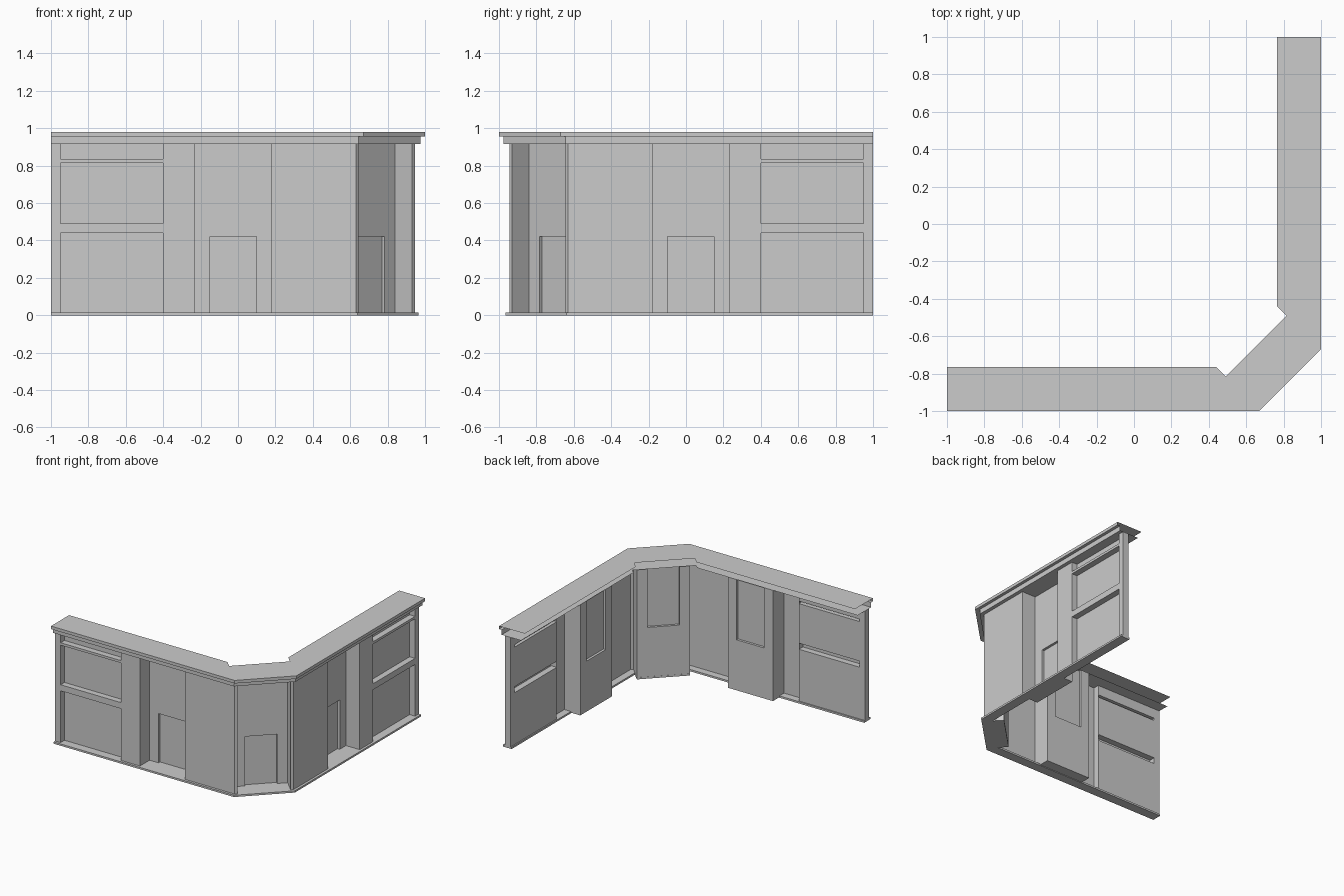
import bpy, bmesh
from mathutils import Vector

if "Cube" in bpy.data.objects:
    bpy.data.objects.remove(bpy.data.objects["Cube"], do_unlink=True)

# One flat grey for everything
grey = bpy.data.materials.new("plain_grey")
grey.use_nodes = True
GREY = (0.6, 0.6, 0.6, 1)
grey.diffuse_color = GREY
grey.node_tree.nodes["Principled BSDF"].inputs["Base Color"].default_value = GREY

FRONT, PANEL, BACK, ALCOVE = -0.945, -0.895, -0.80, -0.82
FLOOR, TOP, DOOR = 0.015, 0.915, 0.42


def flip(p):
    """Reflect across the diagonal of the corner."""
    return (-p[1], -p[0]) + tuple(p[2:])


def full(half):
    """Complete a plan line with its reflection."""
    return half + [flip(p) for p in reversed(half)]


def strip(plan, z0, z1):
    return [[(*a, z0), (*b, z0), (*b, z1), (*a, z1)] for a, b in zip(plan, plan[1:])]


def flat(plan, z):
    return [[(*p, z) for p in plan]]


def prism(plan, z0, z1):
    return strip(plan + plan[:1], z0, z1) + flat(plan, z1) + flat(plan[::-1], z0)


def rect(x0, x1, y0, y1):
    return [(x0, y0), (x1, y0), (x1, y1), (x0, y1)]


def make(name, polys):
    bm = bmesh.new()
    for poly in polys:
        bm.faces.new([bm.verts.new(p) for p in poly])
    bmesh.ops.remove_doubles(bm, verts=bm.verts, dist=0.0005)
    mesh = bpy.data.meshes.new(name)
    bm.to_mesh(mesh)
    bm.free()
    mesh.materials.append(grey)
    bpy.context.collection.objects.link(bpy.data.objects.new(name, mesh))


def make_pair(name, polys):
    make("front_" + name, polys)
    make("side_" + name, [[flip(p) for p in reversed(poly)] for poly in polys])


def alcove_wall(a, b, margin=0.08, depth=0.02):
    """Back wall with a shallow door recess below a lintel."""
    a, b = Vector(a), Vector(b)
    along = (b - a).normalized()
    inward = Vector((-along.y, along.x))
    length = (b - a).length

    def at(s, d):
        return tuple(a + along * s + inward * d)

    def block(s0, s1):
        return [at(s0, 0), at(s1, 0), at(s1, depth), at(s0, depth)]

    end = length - margin
    return (prism(block(0, margin), FLOOR, TOP) + prism(block(end, length), FLOOR, TOP)
            + strip([at(margin, 0), at(end, 0)], DOOR, TOP)
            + strip([at(margin, depth), at(end, depth)], FLOOR, DOOR)
            + flat(block(margin, end)[::-1], DOOR))


# Wall piers and end posts
make_pair("end_post", prism(rect(-1, -0.95, FRONT, PANEL), FLOOR, TOP))
make_pair("pier", strip([(-0.4, PANEL), (-0.4, FRONT), (-0.23, FRONT), (-0.23, BACK)], FLOOR, TOP))
make_pair("corner_pier", strip([(0.18, BACK), (0.18, FRONT), (0.63, FRONT),
                                (0.645, -0.93), (0.54, -0.825)], FLOOR, TOP))

# Window bay: three recessed panels and two flush rails
bay = rect(-0.95, -0.4, FRONT, PANEL)
for name, z0, z1 in (("lower_panel", FLOOR, 0.44), ("window_panel", 0.49, 0.815),
                     ("top_panel", 0.835, TOP)):
    recess = [bay[0], bay[3], bay[2], bay[1]]
    make_pair(name, strip(recess, z0, z1) + flat(bay, z0) + flat(bay[::-1], z1))
for name, z0, z1 in (("window_rail", 0.44, 0.49), ("top_rail", 0.815, 0.835)):
    make_pair(name, strip(bay[:2], z0, z1))

# Door alcoves
make_pair("alcove_wall", alcove_wall((-0.23, ALCOVE), (0.18, ALCOVE)))
make_pair("alcove_floor", prism(rect(-0.23, 0.18, -0.885, BACK), 0.005, FLOOR))
corner = (0.555, -0.84)
make("corner_alcove_wall", alcove_wall(corner, flip(corner)))

# Base slab, deeper under the corner alcove
slab_outer = full([(-1, -0.965), (0.64, -0.965)])
slab_inner = full([(-1, -0.885), (0.60, -0.885), (0.54, -0.825)])
make("base_slab", prism(slab_outer + slab_inner[::-1], 0, FLOOR))

# Stepped cornice, open at the back
cornice_low = full([(-1, -0.975), (0.645, -0.975)])
cornice_high = full([(-1, -1), (0.67, -1)])
roof_back = full([(-1, -0.765), (0.44, -0.765), (0.49, -0.815)])
soffit_back = full([(-1, -0.80), (0.46, -0.80), (0.49, -0.83)])
make("cornice_soffit", flat((cornice_low + soffit_back[::-1])[::-1], TOP))
make("lower_cornice", strip(cornice_low, TOP, 0.955))
make("cornice_step", flat((cornice_high + cornice_low[::-1])[::-1], 0.955))
make("upper_cornice", strip(cornice_high, 0.955, 0.98))
make("roof", flat(cornice_high + roof_back[::-1], 0.98))
